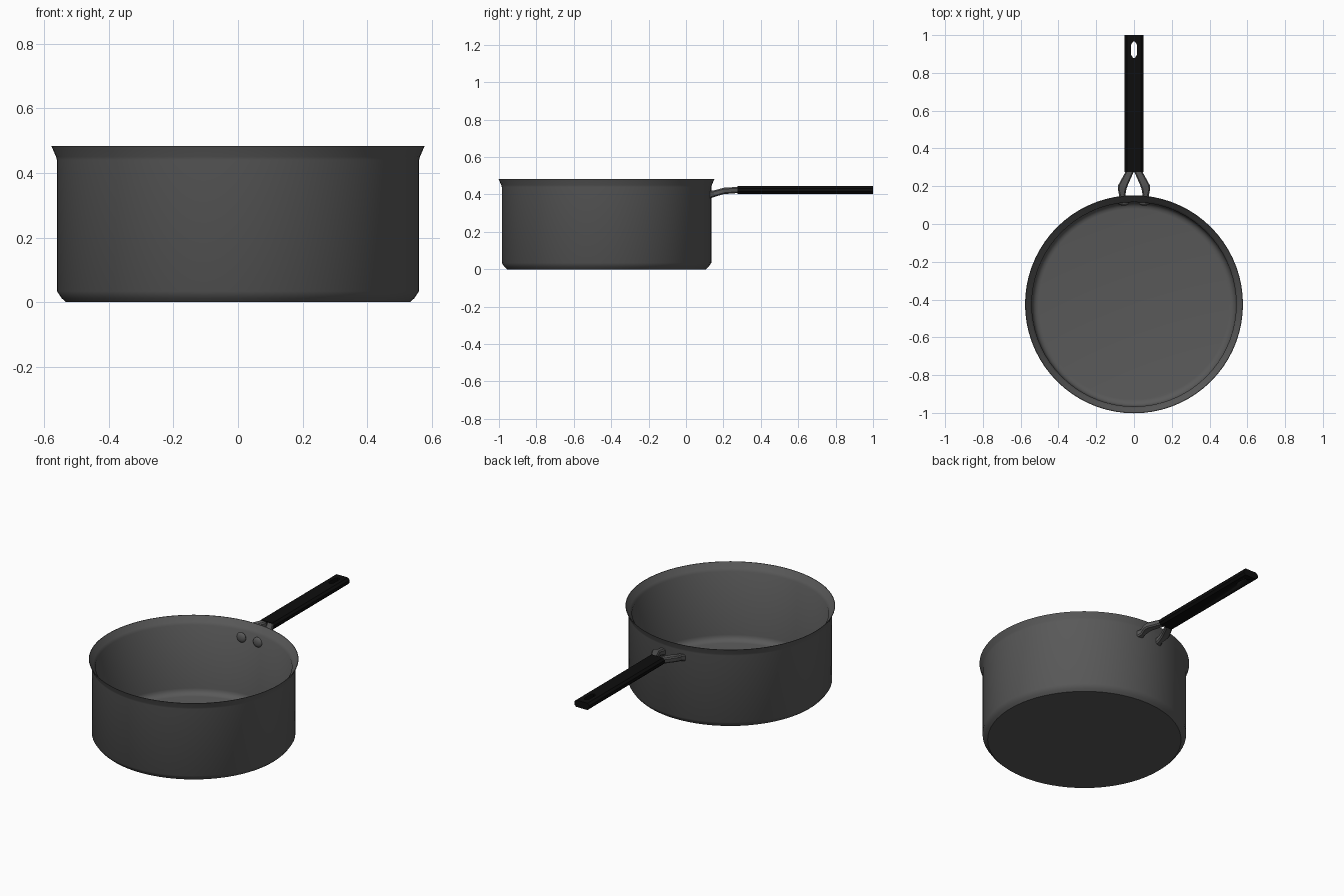
import bpy, bmesh, math
from mathutils import Vector

if "Cube" in bpy.data.objects:
    bpy.data.objects.remove(bpy.data.objects["Cube"])

CY = -0.425  # pan centre along y


def material(name, v):
    m = bpy.data.materials.new(name)
    m.diffuse_color = (v, v, v, 1)
    m.use_nodes = True
    m.node_tree.nodes["Principled BSDF"].inputs["Base Color"].default_value = m.diffuse_color
    return m


GREY = material("dark grey metal", 0.10)
BLACK = material("black handle", 0.004)


def finish(name, bm, mat, angle=30):
    bmesh.ops.recalc_face_normals(bm, faces=bm.faces)
    me = bpy.data.meshes.new(name)
    bm.to_mesh(me)
    bm.free()
    ob = bpy.data.objects.new(name, me)
    bpy.context.collection.objects.link(ob)
    me.materials.append(mat)
    bpy.ops.object.select_all(action='DESELECT')
    ob.select_set(True)
    bpy.context.view_layer.objects.active = ob
    bpy.ops.object.shade_smooth_by_angle(angle=math.radians(angle))
    return ob


def lathe(name, profile, mat, steps=72, angle=30):
    bm = bmesh.new()
    vs = [bm.verts.new((r, CY, z)) for r, z in profile]
    es = [bm.edges.new(p) for p in zip(vs, vs[1:])]
    bmesh.ops.spin(bm, geom=vs + es, cent=(0, CY, 0), axis=(0, 0, 1),
                   angle=math.tau, steps=steps, use_duplicate=False)
    bmesh.ops.remove_doubles(bm, verts=bm.verts, dist=1e-5)
    return finish(name, bm, mat, angle)


def loft(bm, sections):
    """Skin a list of equal-length rings and cap both ends."""
    rings = [[bm.verts.new(p) for p in s] for s in sections]
    n = len(rings[0])
    for a, b in zip(rings, rings[1:]):
        for i in range(n):
            j = (i + 1) % n
            bm.faces.new((a[i], a[j], b[j], b[i]))
    bm.faces.new(rings[0])
    bm.faces.new(rings[-1])


# Pan body: outer wall, flared lip, inner wall with rounded corner, floor
corner = [(0.505 + 0.035 * math.cos(a), 0.055 - 0.035 * math.sin(a))
          for a in (math.radians(22.5 * i) for i in range(5))]
lathe("pan_body",
      [(0, 0), (0.532, 0), (0.545, 0.012), (0.56, 0.034), (0.56, 0.44),
       (0.563, 0.45), (0.577, 0.483), (0.574, 0.483), (0.552, 0.452),
       (0.541, 0.438)] + corner + [(0, 0.02)], GREY, angle=38)

# Handle bar with chamfered long edges
bm = bmesh.new()
hw, zl, zh, c = 0.05, 0.403, 0.444, 0.012
prof = [(-hw, zl + c), (-hw + c, zl), (hw - c, zl), (hw, zl + c),
        (hw, zh - c), (hw - c, zh), (-hw + c, zh), (-hw, zh - c)]
loft(bm, [[(x, y, z) for x, z in prof] for y in (0.275, 1.0)])
handle = finish("handle", bm, BLACK)

# Hanging slot cut through the handle
bm = bmesh.new()
slot = [(0.015, 0.895), (0.015, 0.95), (0.006, 0.965),
        (-0.006, 0.965), (-0.015, 0.95), (-0.015, 0.895),
        (-0.006, 0.88), (0.006, 0.88)]
loft(bm, [[(x, y, z) for x, y in slot] for z in (0.3, 0.6)])
cutter = finish("slot_cutter", bm, BLACK)
cutter.hide_render = True
cutter.hide_set(True)
mod = handle.modifiers.new("slot", 'BOOLEAN')
mod.operation = 'DIFFERENCE'
mod.solver = 'EXACT'
mod.object = cutter
bpy.context.view_layer.objects.active = handle
bpy.ops.object.modifier_apply(modifier=mod.name)
bpy.data.objects.remove(cutter)

# Forked bracket arms and inner rivets, one per side
# arm stations: y, inner x, outer x, bottom z, top z
arm = [(0.285, 0.000, 0.046, 0.407, 0.441),
       (0.270, 0.004, 0.048, 0.407, 0.440),
       (0.205, 0.033, 0.084, 0.402, 0.436),
       (0.185, 0.040, 0.086, 0.397, 0.431),
       (0.150, 0.046, 0.078, 0.386, 0.422),
       (0.125, 0.044, 0.088, 0.378, 0.418)]
for side, s in (("right", 1), ("left", -1)):
    bm = bmesh.new()
    k = 0.007
    loft(bm, [[(s * x, y, z) for x, z in
               ((a + k, l), (b - k, l), (b, l + k), (b, h - k),
                (b - k, h), (a + k, h), (a, h - k), (a, l + k))]
              for y, a, b, l, h in arm])
    finish(side + "_bracket_arm", bm, GREY)

    bm = bmesh.new()
    bmesh.ops.create_uvsphere(bm, u_segments=20, v_segments=10, radius=0.03)
    bmesh.ops.scale(bm, vec=(1, 0.45, 1), verts=bm.verts)
    bmesh.ops.translate(bm, vec=(s * 0.055, CY + 0.536, 0.395), verts=bm.verts)
    finish(side + "_rivet", bm, GREY)
